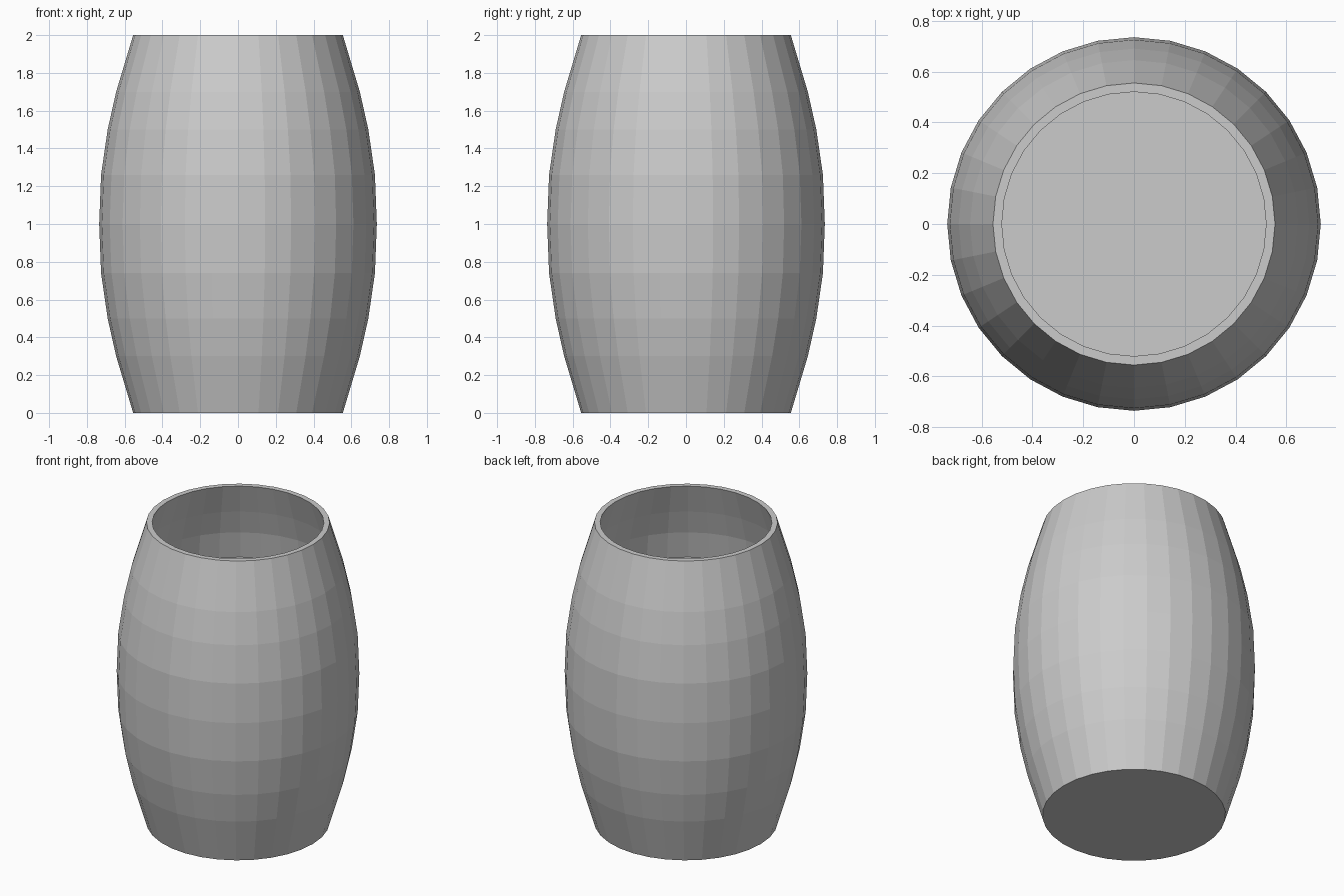
import bpy, bmesh, math

if "Cube" in bpy.data.objects:
    bpy.data.objects.remove(bpy.data.objects["Cube"])

SIDES = 32

# Outer staves, flat rim, then the hollow down to the recessed floor: (radius, z)
profile = [(0.555, 0), (0.645, 0.3), (0.69, 0.5), (0.725, 0.74), (0.735, 1.0),
           (0.725, 1.26), (0.69, 1.5), (0.645, 1.7), (0.555, 2),
           (0.52, 2), (0.585, 1.8), (0.63, 1.64), (0.66, 1.46)]

bm = bmesh.new()
rings = []
for r, z in profile:
    rings.append([bm.verts.new((r * math.cos(2 * math.pi * i / SIDES),
                                r * math.sin(2 * math.pi * i / SIDES), z))
                  for i in range(SIDES)])
for a, b in zip(rings, rings[1:]):
    for i in range(SIDES):
        j = (i + 1) % SIDES
        bm.faces.new((a[i], a[j], b[j], b[i]))

# Base and recessed floor
bm.faces.new(rings[0][::-1])
bm.faces.new(rings[-1])

mesh = bpy.data.meshes.new("barrel")
bm.to_mesh(mesh)
bm.free()
bpy.context.collection.objects.link(bpy.data.objects.new("barrel", mesh))
